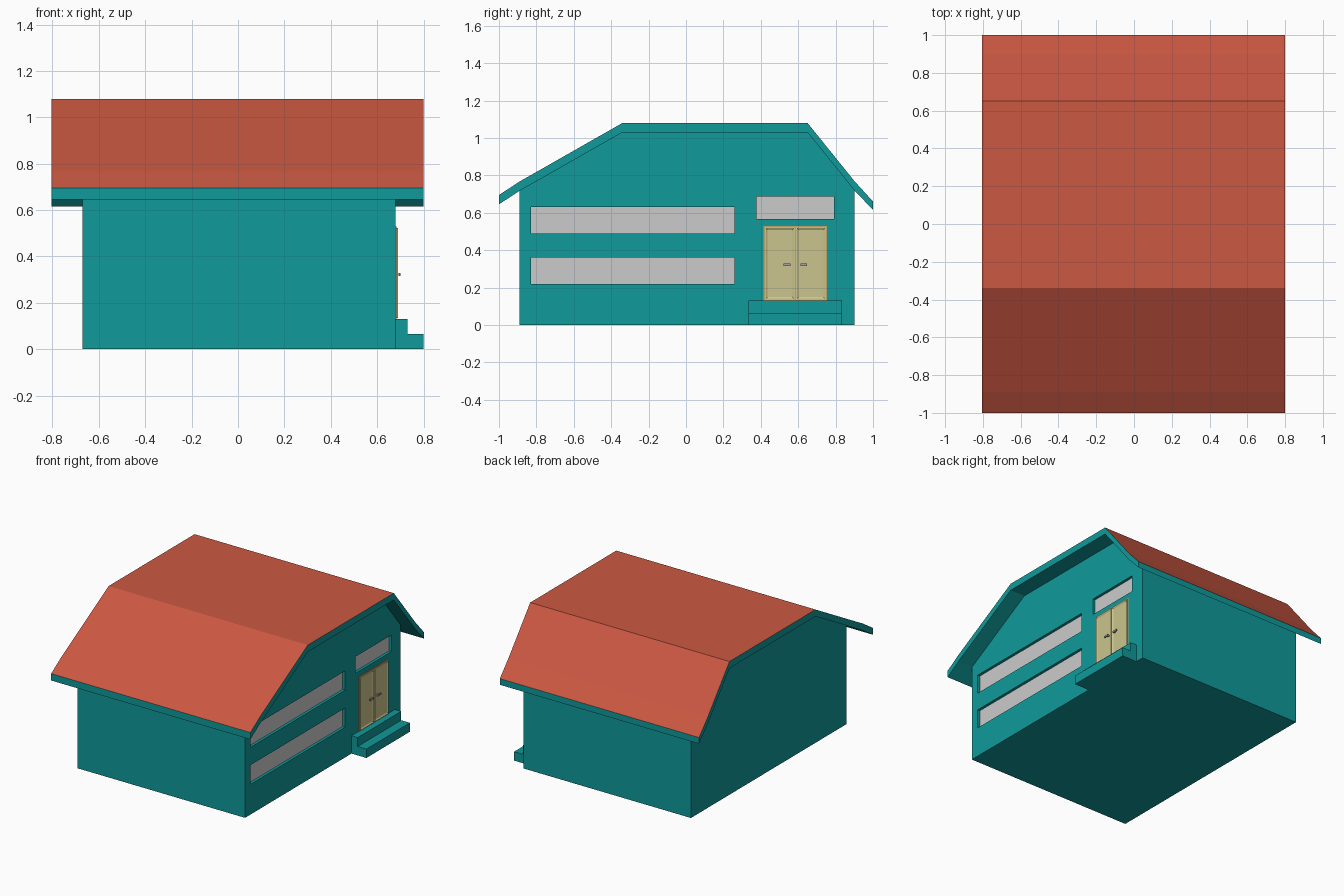
import bpy, bmesh
from mathutils import Vector

if "Cube" in bpy.data.objects:
    bpy.data.objects.remove(bpy.data.objects["Cube"])


def material(name, rgb):
    m = bpy.data.materials.new(name)
    m.diffuse_color = (*rgb, 1)
    m.use_nodes = True
    m.node_tree.nodes["Principled BSDF"].inputs["Base Color"].default_value = m.diffuse_color
    return m


TEAL = material("teal", (0.005, 0.32, 0.32))
RED = material("roof red", (0.60, 0.098, 0.055))
GLASS = material("window grey", (0.60, 0.60, 0.60))
CREAM = material("door cream", (0.60, 0.56, 0.27))
TAN = material("door tan", (0.54, 0.38, 0.14))
METAL = material("handle grey", (0.36, 0.36, 0.42))


def finish(name, bm, *mats):
    bmesh.ops.recalc_face_normals(bm, faces=bm.faces)
    me = bpy.data.meshes.new(name)
    bm.to_mesh(me)
    bm.free()
    for m in mats:
        me.materials.append(m)
    ob = bpy.data.objects.new(name, me)
    bpy.context.collection.objects.link(ob)
    return ob


def extrude_x(name, profile, x0, x1, *mats):
    """Prism along x from a list of (y, z) points."""
    bm = bmesh.new()
    f = bm.faces.new([bm.verts.new((x0, y, z)) for y, z in profile])
    r = bmesh.ops.extrude_face_region(bm, geom=[f])
    vs = [g for g in r["geom"] if isinstance(g, bmesh.types.BMVert)]
    bmesh.ops.translate(bm, vec=(x1 - x0, 0, 0), verts=vs)
    return finish(name, bm, *mats)


def box(name, x0, x1, y0, y1, z0, z1, *mats):
    return extrude_x(name, [(y0, z0), (y1, z0), (y1, z1), (y0, z1)], x0, x1, *mats)


# House body
walls = extrude_x("walls", [(-0.89, 0), (0.90, 0), (0.90, 0.735), (0.65, 1.045),
                            (-0.34, 1.045), (-0.89, 0.73)], -0.67, 0.68, TEAL, GLASS)

# Recessed windows
FACE, DEPTH = 0.68, 0.02
for y0, y1, z0, z1 in [(-0.83, 0.26, 0.22, 0.36), (-0.83, 0.26, 0.49, 0.63),
                       (0.378, 0.792, 0.567, 0.688)]:
    cutter = box("window_cutter", FACE - DEPTH, FACE + 0.1, y0, y1, z0, z1, TEAL)
    cutter.hide_render = True
    mod = walls.modifiers.new("window", "BOOLEAN")
    mod.operation, mod.solver, mod.object = "DIFFERENCE", "EXACT", cutter
    bpy.context.view_layer.objects.active = walls
    bpy.ops.object.modifier_apply(modifier=mod.name)
    bpy.data.objects.remove(cutter)
for p in walls.data.polygons:
    p.material_index = int(p.normal.x > 0.9 and p.center.x < FACE - DEPTH / 2)

# Roof slab: red on top, teal on edges and underside
top = [(-1, 0.695), (-0.89, 0.767), (-0.34, 1.08), (0.65, 1.08), (0.90, 0.77), (1, 0.66)]
under = [(1, 0.615), (0.90, 0.72), (0.65, 1.03), (-0.34, 1.03), (-0.89, 0.717), (-1, 0.645)]
roof = extrude_x("roof", top + under, -0.805, 0.80, TEAL, RED)
for p in roof.data.polygons:
    p.material_index = int(p.normal.z > 0.1)

# Entrance steps
bm = bmesh.new()
f = bm.faces.new([bm.verts.new((x, 0.335, z)) for x, z in
                  [(0.67, 0), (0.80, 0), (0.80, 0.065), (0.73, 0.065), (0.73, 0.13), (0.67, 0.13)]])
r = bmesh.ops.extrude_face_region(bm, geom=[f])
bmesh.ops.translate(bm, vec=(0, 0.50, 0),
                    verts=[g for g in r["geom"] if isinstance(g, bmesh.types.BMVert)])
finish("steps", bm, TEAL)

# Double door with bevelled panels
MID = 0.585
box("door_frame", 0.67, 0.684, 0.415, 0.755, 0.13, 0.53, TAN)
for side, label in [(-1, "left"), (1, "right")]:
    ya, yb = sorted((MID + side * 0.003, MID + side * 0.163))
    leaf = box(f"door_{label}", 0.67, 0.69, ya, yb, 0.135, 0.523, CREAM)
    bm = bmesh.new()
    bm.from_mesh(leaf.data)
    front = [f for f in bm.faces if f.normal.x > 0.9]
    bmesh.ops.inset_individual(bm, faces=front, thickness=0.008)
    bmesh.ops.inset_individual(bm, faces=front, thickness=0.012, depth=-0.005)
    bm.to_mesh(leaf.data)
    bm.free()
    # Lever handle and its stem
    ya, yb = sorted((MID + side * 0.027, MID + side * 0.063))
    box(f"handle_{label}", 0.694, 0.701, ya, yb, 0.316, 0.328, METAL)
    ya, yb = sorted((MID + side * 0.027, MID + side * 0.039))
    box(f"handle_stem_{label}", 0.68, 0.696, ya, yb, 0.317, 0.327, METAL)
